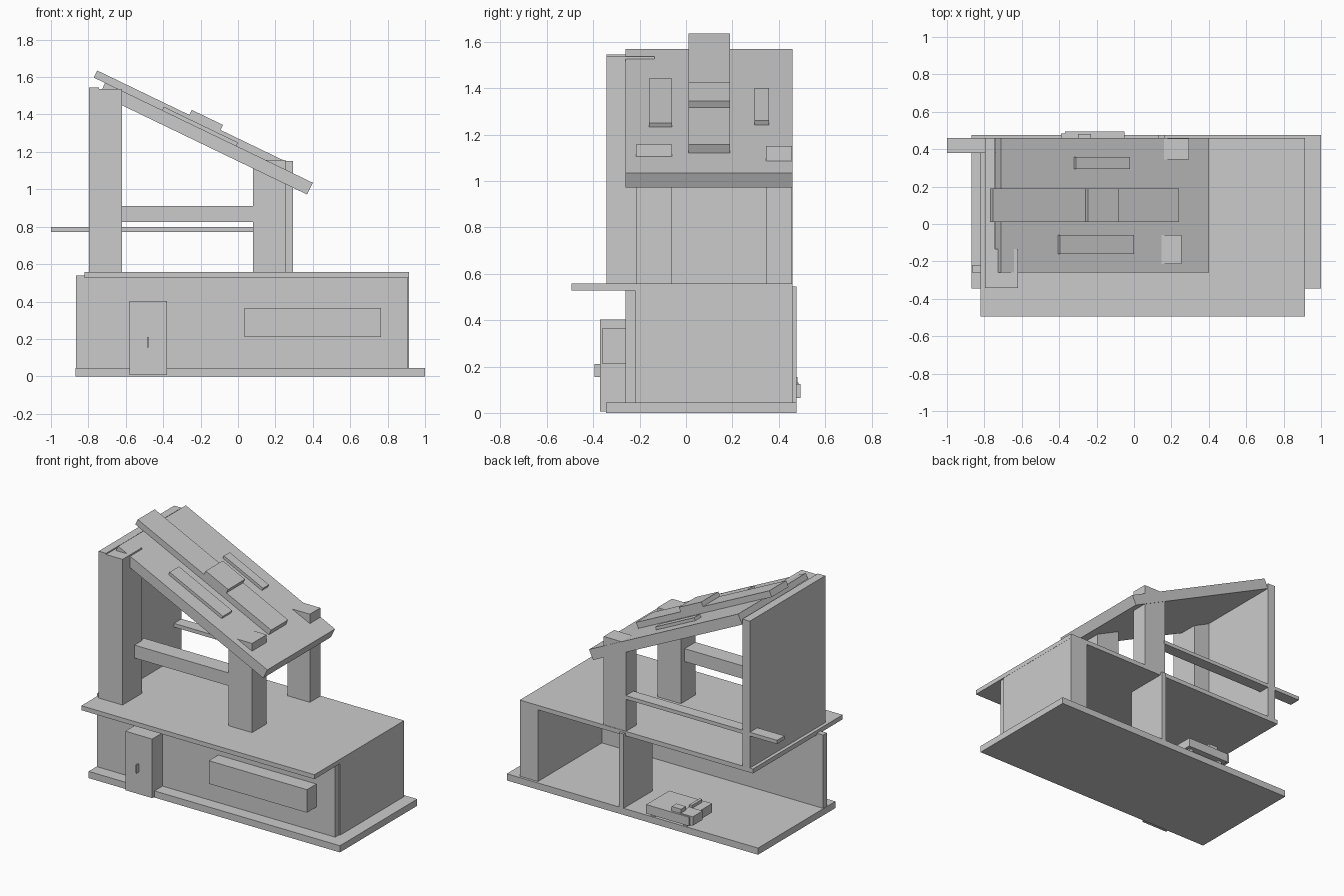
import bpy, bmesh, math
from mathutils import Vector

if "Cube" in bpy.data.objects:
    bpy.data.objects.remove(bpy.data.objects["Cube"])


def prism(name, profile, y0, y1):
    """Extrude an x-z outline from y0 to y1."""
    bm = bmesh.new()
    face = bm.faces.new([bm.verts.new((x, y0, z)) for x, z in profile])
    ext = bmesh.ops.extrude_face_region(bm, geom=[face])
    verts = [v for v in ext["geom"] if isinstance(v, bmesh.types.BMVert)]
    bmesh.ops.translate(bm, verts=verts, vec=(0, y1 - y0, 0))
    bmesh.ops.recalc_face_normals(bm, faces=bm.faces)
    mesh = bpy.data.meshes.new(name)
    bm.to_mesh(mesh)
    bm.free()
    ob = bpy.data.objects.new(name, mesh)
    bpy.context.collection.objects.link(ob)
    return ob


def box(name, x0, x1, y0, y1, z0, z1):
    return prism(name, [(x0, z0), (x1, z0), (x1, z1), (x0, z1)], y0, y1)


# Roof plane: s runs down the slope, h is height above the roof surface
TOP, LOW = Vector((-0.71, 1.57)), Vector((0.40, 1.035))
ALONG = (LOW - TOP).normalized()
UP = Vector((-ALONG.y, ALONG.x))


def roof_slab(name, s0, s1, h0, h1, y0, y1):
    pts = [TOP + ALONG * s + UP * h
           for s, h in ((s0, h0), (s1, h0), (s1, h1), (s0, h1))]
    return prism(name, [tuple(p) for p in pts], y0, y1)


# Ground floor shell
box("base_plate", -0.87, 1.0, -0.345, 0.477, 0, 0.045)
box("front_wall", -0.867, 0.905, -0.26, -0.22, 0.045, 0.538)
box("right_wall", 0.78, 0.914, -0.22, 0.46, 0.045, 0.54)
box("middle_wall", 0.13, 0.165, 0.17, 0.477, 0.045, 0.545)
box("deck", -0.82, 0.915, -0.494, 0.46, 0.527, 0.557)

# Front details
box("door", -0.58, -0.38, -0.37, -0.255, 0.006, 0.403)
box("door_handle", -0.486, -0.479, -0.395, -0.365, 0.155, 0.21)
box("window_box", 0.035, 0.765, -0.36, -0.255, 0.21, 0.365)

# Upper floor supports
box("upper_left_wall", -0.797, -0.742, -0.342, 0.46, 0.55, 1.545)
box("tall_column", -0.795, -0.62, -0.342, -0.135, 0.55, 1.537)
box("front_post", 0.08, 0.255, -0.215, -0.06, 0.55, 1.157)
box("back_post", 0.125, 0.293, 0.345, 0.457, 0.55, 1.15)
box("front_beam", -0.63, 0.09, -0.215, -0.1, 0.825, 0.912)
box("back_rail", -1.0, 0.13, 0.38, 0.46, 0.773, 0.798)

# Sloping roof and the strips on it
roof_slab("roof", 0, 1.232, -0.07, 0, -0.26, 0.46)
roof_slab("roof_strip_centre", -0.067, 1.035, -0.002, 0.04, 0.01, 0.19)
roof_slab("roof_block", 0.48, 0.665, 0.038, 0.07, 0.01, 0.19)
roof_slab("roof_strip_front", 0.338, 0.778, -0.002, 0.02, -0.16, -0.06)
roof_slab("roof_strip_back", 0.433, 0.756, -0.002, 0.02, 0.295, 0.357)

# Low furniture in the open left room
box("bed_body", -0.37, -0.05, 0.25, 0.494, 0.065, 0.125)
box("bed_step", -0.39, -0.29, 0.38, 0.485, 0.07, 0.13)
box("bed_raised_block", -0.30, -0.23, 0.43, 0.48, 0.12, 0.155)
box("bed_raised_bar", -0.31, -0.29, 0.27, 0.38, 0.12, 0.145)
for i, x in enumerate((-0.34, -0.10)):
    for j, y in enumerate((0.28, 0.44)):
        box(f"bed_foot_{i}{j}", x, x + 0.03, y, y + 0.03, 0.045, 0.07)
